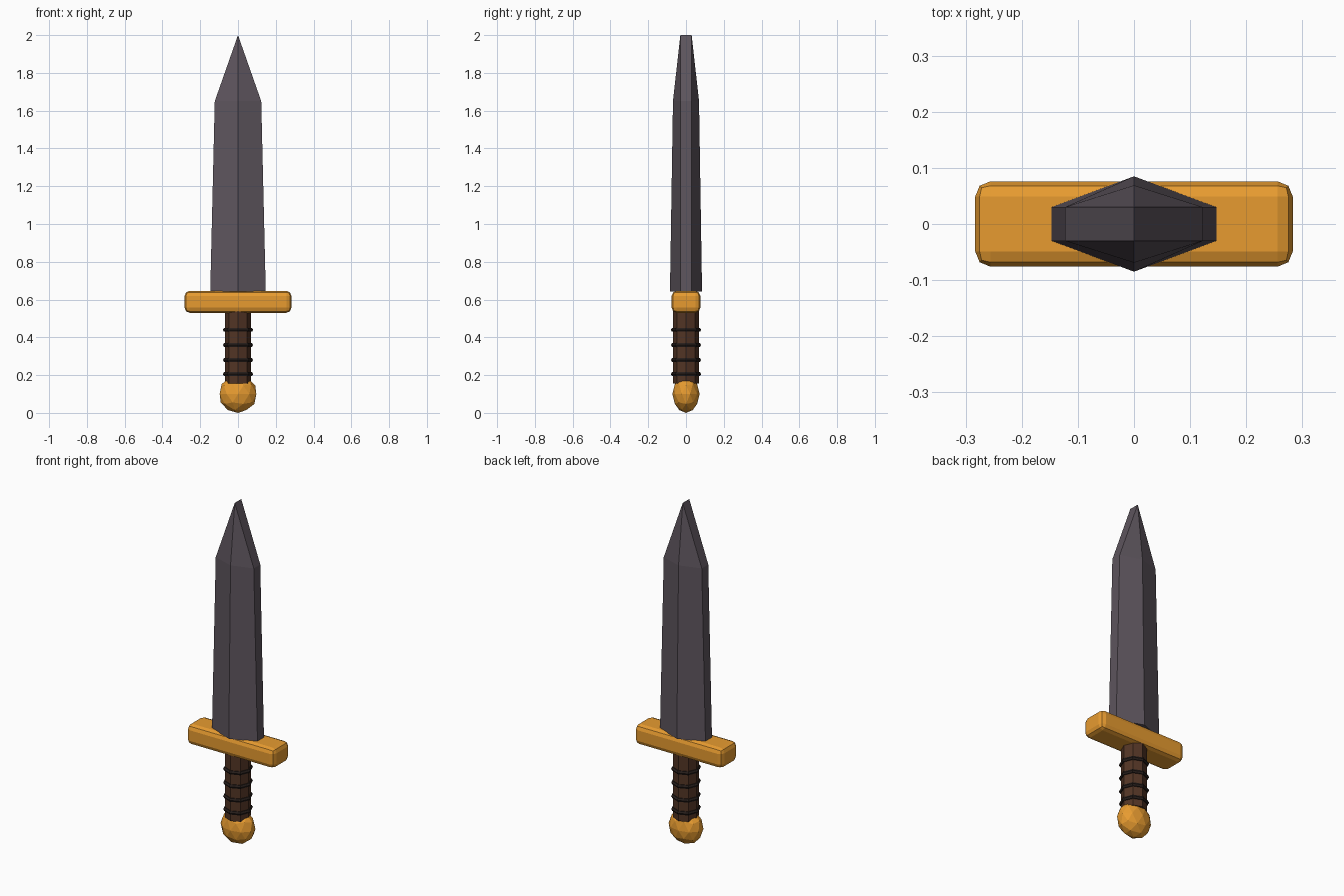
import bpy, bmesh

if "Cube" in bpy.data.objects:
    bpy.data.objects.remove(bpy.data.objects["Cube"])


def material(name, rgb):
    m = bpy.data.materials.new(name)
    m.diffuse_color = (*rgb, 1)
    m.use_nodes = True
    m.node_tree.nodes["Principled BSDF"].inputs["Base Color"].default_value = m.diffuse_color
    return m


steel = material("dark_steel", (0.11, 0.09, 0.11))
gold = material("gold", (0.80, 0.33, 0.03))
leather = material("leather", (0.085, 0.035, 0.018))
cord = material("dark_cord", (0.02, 0.013, 0.011))


def finish(name, mat):
    ob = bpy.context.object
    ob.name = ob.data.name = name
    ob.data.materials.append(mat)
    return ob


# Blade: hexagonal sections (z, half width, ridge half depth) closing to a tip edge
EDGE = 0.03
bm = bmesh.new()
rings = []
for z, w, d in [(0.642, 0.147, 0.085), (1.65, 0.123, 0.069)]:
    section = [(w, -EDGE), (w, EDGE), (0, d), (-w, EDGE), (-w, -EDGE), (0, -d)]
    rings.append([bm.verts.new((x, y, z)) for x, y in section])
low, high = rings
front = bm.verts.new((0, -EDGE, 2))
back = bm.verts.new((0, EDGE, 2))
tip = [front, back, back, back, front, front]
bm.faces.new(low[::-1])
for i in range(6):
    j = (i + 1) % 6
    bm.faces.new((low[i], low[j], high[j], high[i]))
    top = [tip[j], tip[i]] if tip[i] != tip[j] else [tip[i]]
    bm.faces.new([high[i], high[j]] + top)
bmesh.ops.recalc_face_normals(bm, faces=bm.faces)
mesh = bpy.data.meshes.new("blade")
bm.to_mesh(mesh)
bm.free()
blade = bpy.data.objects.new("blade", mesh)
bpy.context.collection.objects.link(blade)
mesh.materials.append(steel)

# Crossguard: rounded bar
bpy.ops.mesh.primitive_cube_add(size=1, location=(0, 0, 0.588))
guard = finish("crossguard", gold)
guard.scale = (0.566, 0.152, 0.116)
bpy.ops.object.transform_apply(location=False, rotation=False, scale=True)
bevel = guard.modifiers.new("bevel", "BEVEL")
bevel.width = 0.027
bevel.segments = 2

# Grip: octagonal handle
bpy.ops.mesh.primitive_cylinder_add(vertices=8, radius=0.069, depth=0.39,
                                    location=(0, 0, 0.35))
finish("grip", leather)

# Grip wraps
for i, z in enumerate((0.205, 0.28, 0.36, 0.44)):
    bpy.ops.mesh.primitive_torus_add(major_segments=8, minor_segments=6,
                                     major_radius=0.068, minor_radius=0.012,
                                     location=(0, 0, z))
    finish(f"grip_wrap_{i + 1}", cord)

# Pommel: faceted, flattened ball
bpy.ops.mesh.primitive_ico_sphere_add(subdivisions=2, radius=0.1, location=(0, 0, 0.1))
pommel = finish("pommel", gold)
pommel.scale = (1.02, 0.72, 1)
